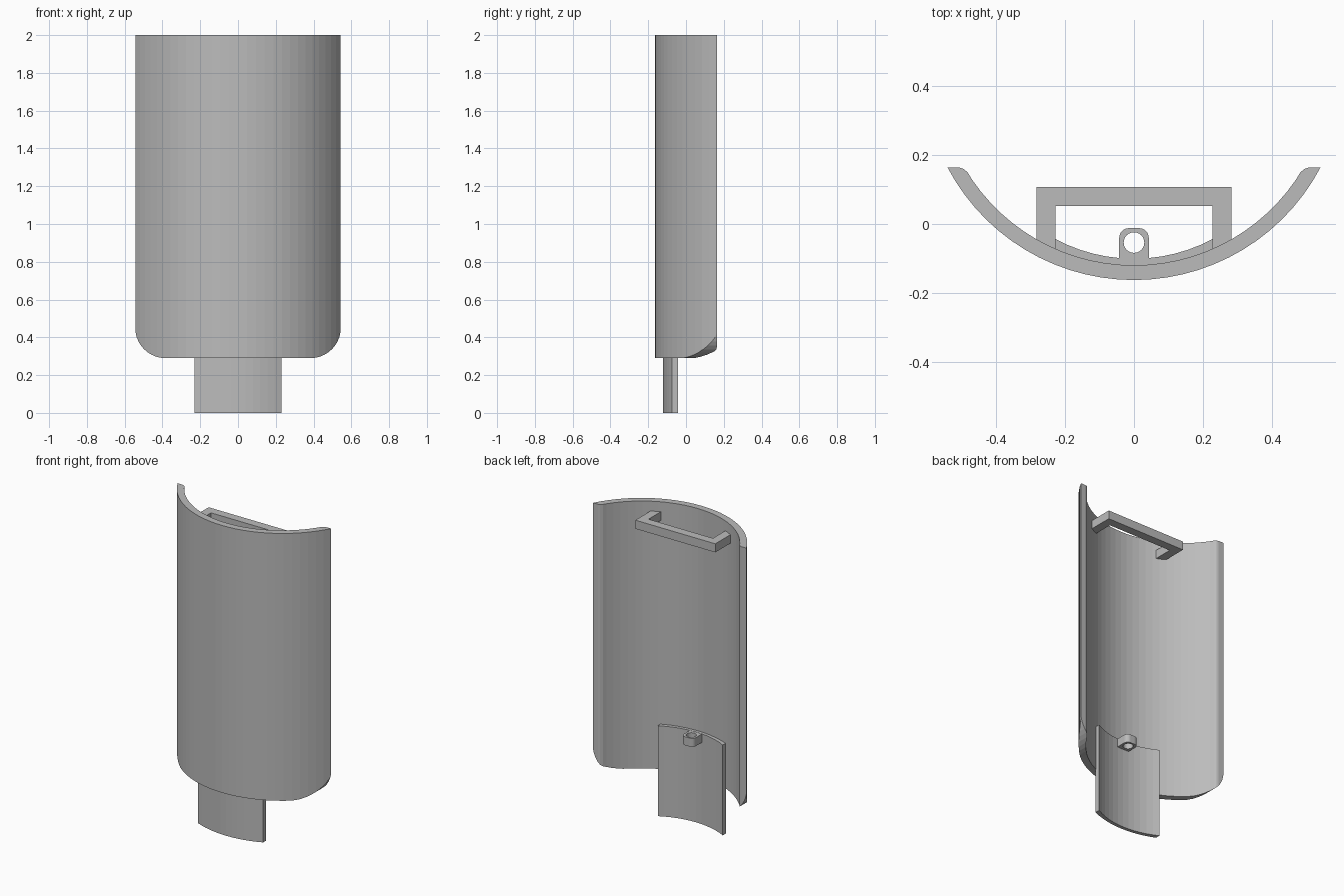
import bpy, bmesh
from math import sin, cos, pi, radians
from mathutils import Matrix

cube = bpy.data.objects.get("Cube")
if cube:
    bpy.data.objects.remove(cube, do_unlink=True)

grey = bpy.data.materials.new("neutral grey")
grey.use_nodes = True
grey.diffuse_color = (0.5, 0.5, 0.5, 1)
grey.node_tree.nodes["Principled BSDF"].inputs["Base Color"].default_value = (0.5, 0.5, 0.5, 1)


def arc(cx, cy, r, start, end, steps):
    """Points on a circle, angles in degrees."""
    angles = [radians(start + (end - start) * i / steps) for i in range(steps + 1)]
    return [(cx + r * cos(a), cy + r * sin(a)) for a in angles]


def prism(name, outline, low, high, along_y=False):
    """Extrude a closed outline along z, or an x-z outline along y."""
    bm = bmesh.new()
    face = bm.faces.new([bm.verts.new((x, y, low)) for x, y in outline])
    out = bmesh.ops.extrude_face_region(bm, geom=[face])
    top = [v for v in out["geom"] if isinstance(v, bmesh.types.BMVert)]
    bmesh.ops.translate(bm, vec=(0, 0, high - low), verts=top)
    if along_y:
        bmesh.ops.rotate(bm, matrix=Matrix.Rotation(pi / 2, 3, "X"), verts=bm.verts)
    bmesh.ops.recalc_face_normals(bm, faces=bm.faces)
    mesh = bpy.data.meshes.new(name)
    bm.to_mesh(mesh)
    bm.free()
    mesh.materials.append(grey)
    obj = bpy.data.objects.new(name, mesh)
    bpy.context.collection.objects.link(obj)
    return obj


def cut(obj, cutter, operation):
    """Apply a boolean and remove the cutter."""
    mod = obj.modifiers.new("cut", "BOOLEAN")
    mod.operation, mod.object, mod.solver = operation, cutter, "EXACT"
    bpy.context.view_layer.objects.active = obj
    bpy.ops.object.modifier_apply(modifier=mod.name)
    bpy.data.objects.remove(cutter, do_unlink=True)


CY = 0.45       # centre of the shell's curvature
R_OUT, R_IN = 0.613, 0.57

# Curved shell with softened inner lips
lip = [(0.483, 0.149), (0.495, 0.16), (0.508, 0.164)]
outline = arc(0, CY, R_OUT, -90 - 62.3, -90 + 62.3, 28)
outline += reversed(lip)
outline += arc(0, CY, R_IN, -90 + 55.8, -90 - 55.8, 26)
outline += [(-x, y) for x, y in lip]
shell = prism("curved_shell", outline, 0.29, 2.0)

# Round the two lower corners of the shell, straight through front to back
window = arc(-0.383, 0.45, 0.16, 180, 270, 10) + arc(0.383, 0.45, 0.16, 270, 360, 10)
window = [(x * 1.002, z) for x, z in window] + [(0.6, 0.47), (0.6, 2.1), (-0.6, 2.1), (-0.6, 0.47)]
cut(shell, prism("corner_cutter", window, -0.4, 0.4, along_y=True), "INTERSECT")

# Strap bracket near the top
half = [(0.283, -0.08), (0.283, 0.108)]
inner = [(0.228, 0.053), (0.228, -0.08)]
bracket = half + [(-x, y) for x, y in reversed(half)]
bracket += [(-x, y) for x, y in reversed(inner)] + inner
prism("top_bracket", bracket, 1.882, 1.937)

# Curved tongue below the shell
tongue = arc(0, CY, 0.573, -90 - 23.7, -90 + 23.7, 12)
tongue += arc(0, 0.384, 0.485, -90 + 28.3, -90 - 28.3, 12)
prism("lower_tongue", tongue, 0, 0.578)

# Small pierced lug on the tongue
lug = [(-0.043, -0.108), (0.043, -0.108)]
lug += arc(0.015, -0.04, 0.028, 0, 90, 6) + arc(-0.015, -0.04, 0.028, 90, 180, 6)
eyelet = prism("eyelet_lug", lug, 0.523, 0.577)
cut(eyelet, prism("hole_cutter", arc(0, -0.054, 0.03, 0, 345, 23), 0.4, 0.7), "DIFFERENCE")
